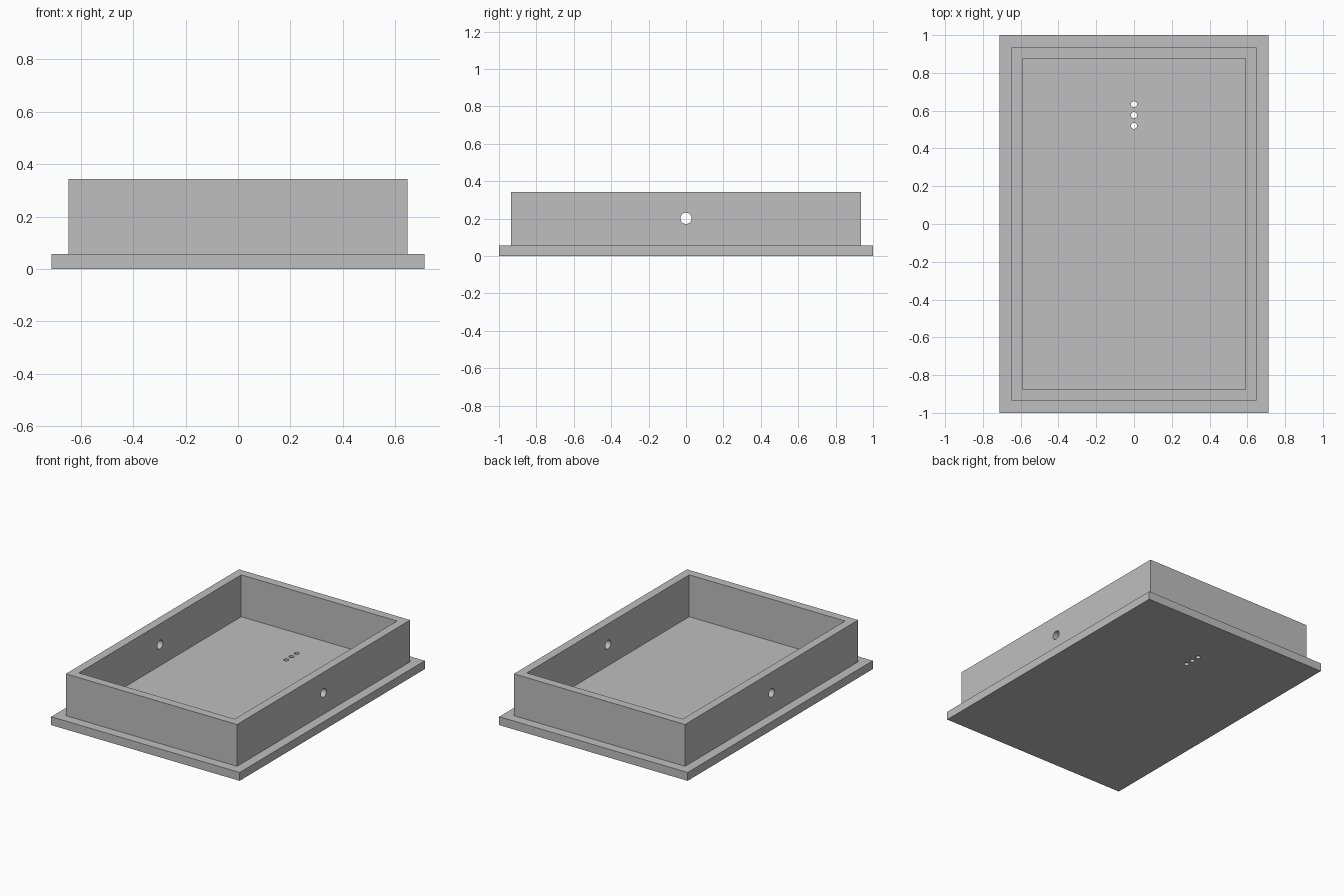
import bpy
import bmesh
import math

if "Cube" in bpy.data.objects:
    bpy.data.objects.remove(bpy.data.objects["Cube"])

grey = bpy.data.materials.new("light_grey")
grey.diffuse_color = (0.52, 0.52, 0.52, 1)
grey.use_nodes = True
grey.node_tree.nodes["Principled BSDF"].inputs["Base Color"].default_value = grey.diffuse_color


def inset(bm, face, amount):
    bmesh.ops.inset_region(bm, faces=[face], thickness=amount, use_even_offset=True)
    return face


def extrude(bm, face, height):
    new = bmesh.ops.extrude_discrete_faces(bm, faces=[face])["faces"][0]
    bmesh.ops.translate(bm, verts=new.verts, vec=(0, 0, height))
    return new


def drill(target, name, radius, depth, location, rotation=(0, 0, 0)):
    """Cut a round hole through the target."""
    bpy.ops.mesh.primitive_cylinder_add(vertices=32, radius=radius, depth=depth,
                                        location=location, rotation=rotation)
    cutter = bpy.context.object
    cutter.name = name
    cutter.data.materials.append(grey)
    cutter.hide_render = True
    cutter.display_type = 'WIRE'
    mod = target.modifiers.new(name, 'BOOLEAN')
    mod.operation = 'DIFFERENCE'
    mod.solver = 'EXACT'
    mod.object = cutter
    bpy.context.view_layer.objects.active = target
    bpy.ops.object.modifier_apply(modifier=name)
    bpy.data.objects.remove(cutter)


# Base plate with a raised rectangular wall and an open tray inside
bm = bmesh.new()
bmesh.ops.create_cube(bm, size=1)
bmesh.ops.scale(bm, vec=(1.425, 2, 0.057), verts=bm.verts)
bmesh.ops.translate(bm, vec=(0, 0, 0.0285), verts=bm.verts)
top = max(bm.faces, key=lambda f: f.calc_center_median().z)
top = extrude(bm, inset(bm, top, 0.065), 0.286)
extrude(bm, inset(bm, top, 0.058), -0.286)
bmesh.ops.recalc_face_normals(bm, faces=bm.faces)
mesh = bpy.data.meshes.new("tray")
bm.to_mesh(mesh)
bm.free()
mesh.materials.append(grey)
tray = bpy.data.objects.new("tray", mesh)
bpy.context.collection.objects.link(tray)

# Cable hole through both long walls
drill(tray, "side_hole", 0.03, 2, (0, 0, 0.202), (0, math.pi / 2, 0))

# Row of three small holes in the floor
for i in range(3):
    drill(tray, f"floor_hole_{i + 1}", 0.016, 0.2, (0, 0.519 + 0.0575 * i, 0.03))

# Round hole walls, sharp box edges
bpy.ops.object.select_all(action='DESELECT')
tray.select_set(True)
bpy.context.view_layer.objects.active = tray
bpy.ops.object.shade_smooth_by_angle(angle=math.radians(30))
